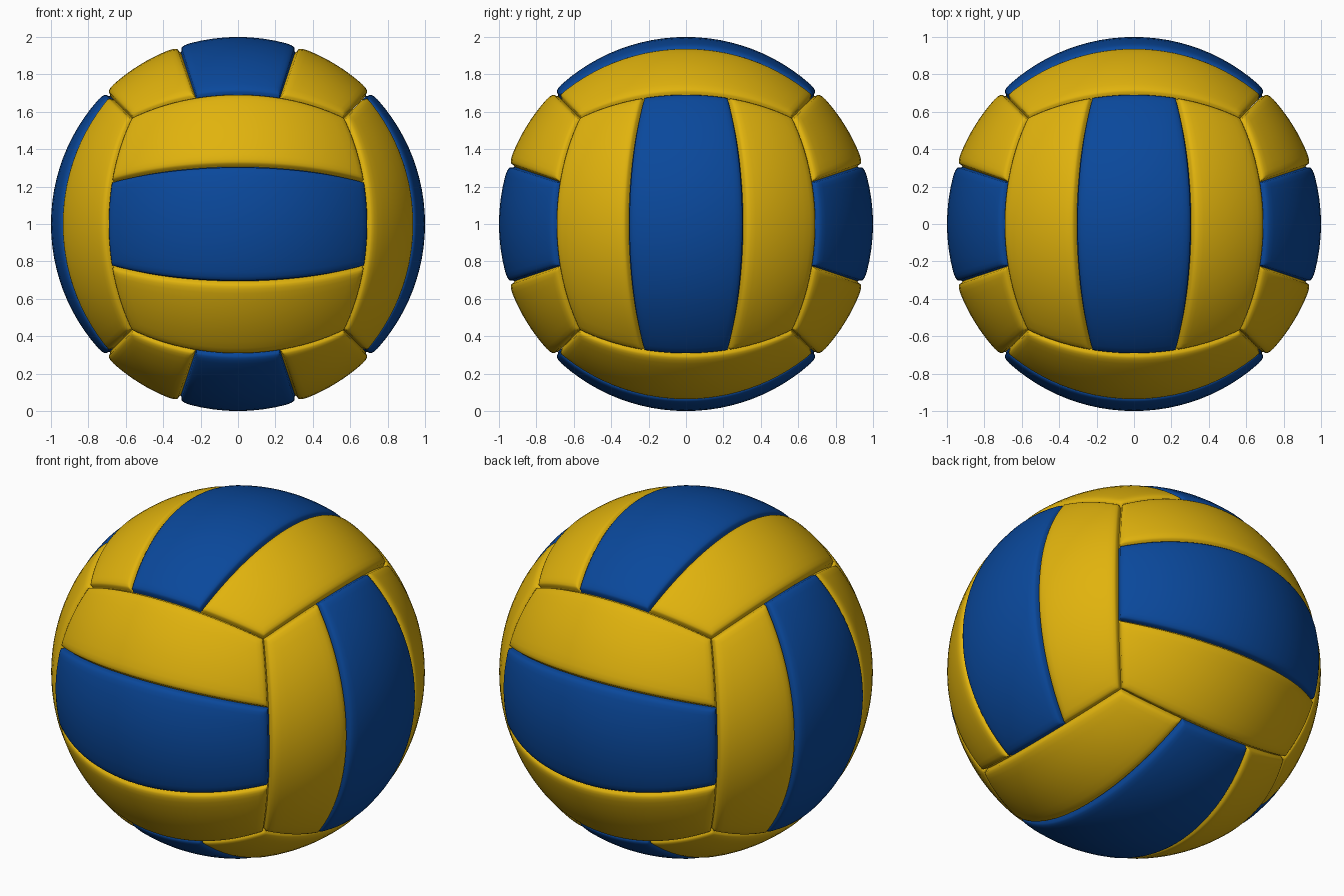
import bpy
import bmesh
from math import atan, tan, pi
from mathutils import Vector, Matrix

cube = bpy.data.objects.get("Cube")
if cube:
    bpy.data.objects.remove(cube, do_unlink=True)


def make_material(name, color):
    mat = bpy.data.materials.new(name)
    mat.use_nodes = True
    mat.diffuse_color = color
    bsdf = mat.node_tree.nodes["Principled BSDF"]
    bsdf.inputs["Base Color"].default_value = color
    bsdf.inputs["Roughness"].default_value = 0.5
    return mat


yellow = make_material("yellow leather", (0.75, 0.45, 0.004, 1))
blue = make_material("blue leather", (0.003, 0.065, 0.33, 1))

# Rounded panel edge: (angle from the seam, drop below the ball surface)
EDGE = [(0, 0.034), (0.006, 0.026), (0.011, 0.012), (0.02, 0.006),
        (0.035, 0.002), (0.06, 0)]


def stations(low, high, count):
    """Angles and drops across a panel, packed closely beside both seams."""
    margin = EDGE[-1][0]
    span = high - low - 2 * margin
    middle = [(low + margin + span * i / count, 0) for i in range(1, count)]
    return ([(low + a, d) for a, d in EDGE] + middle
            + [(high - a, d) for a, d in reversed(EDGE)])


def panel_mesh(name, low, high, mat):
    """Curved strip facing +z, long in x, lying between two angles in y."""
    bm = bmesh.new()
    rows = []
    for across, drop_a in stations(low, high, 8):
        row = []
        for along, drop_b in stations(-pi / 4, pi / 4, 24):
            direction = Vector((tan(along), tan(across), 1)).normalized()
            row.append(bm.verts.new(direction * (1 - max(drop_a, drop_b))))
        rows.append(row)
    for r0, r1 in zip(rows, rows[1:]):
        for i in range(len(r0) - 1):
            face = bm.faces.new((r0[i], r0[i + 1], r1[i + 1], r1[i]))
            face.smooth = True
    mesh = bpy.data.meshes.new(name)
    bm.to_mesh(mesh)
    bm.free()
    mesh.materials.append(mat)
    return mesh


# Three strips make one side of the ball
seam = atan(1 / 3)
strips = {
    "lower_panel": panel_mesh("lower_panel", -pi / 4, -seam, yellow),
    "middle_panel": panel_mesh("middle_panel", -seam, seam, blue),
    "upper_panel": panel_mesh("upper_panel", seam, pi / 4, yellow),
}

# Six sides: outward direction and the direction the strips run
X, Y, Z = Vector((1, 0, 0)), Vector((0, 1, 0)), Vector((0, 0, 1))
sides = {"front": (-Y, X), "back": (Y, X), "left": (X, Z),
         "right": (-X, Z), "top": (Z, Y), "bottom": (-Z, Y)}

for side, (normal, along) in sides.items():
    turn = Matrix((along, normal.cross(along), normal)).transposed().to_4x4()
    for strip, mesh in strips.items():
        panel = bpy.data.objects.new(f"{side}_{strip}", mesh)
        panel.matrix_world = Matrix.Translation(Z) @ turn
        bpy.context.collection.objects.link(panel)
